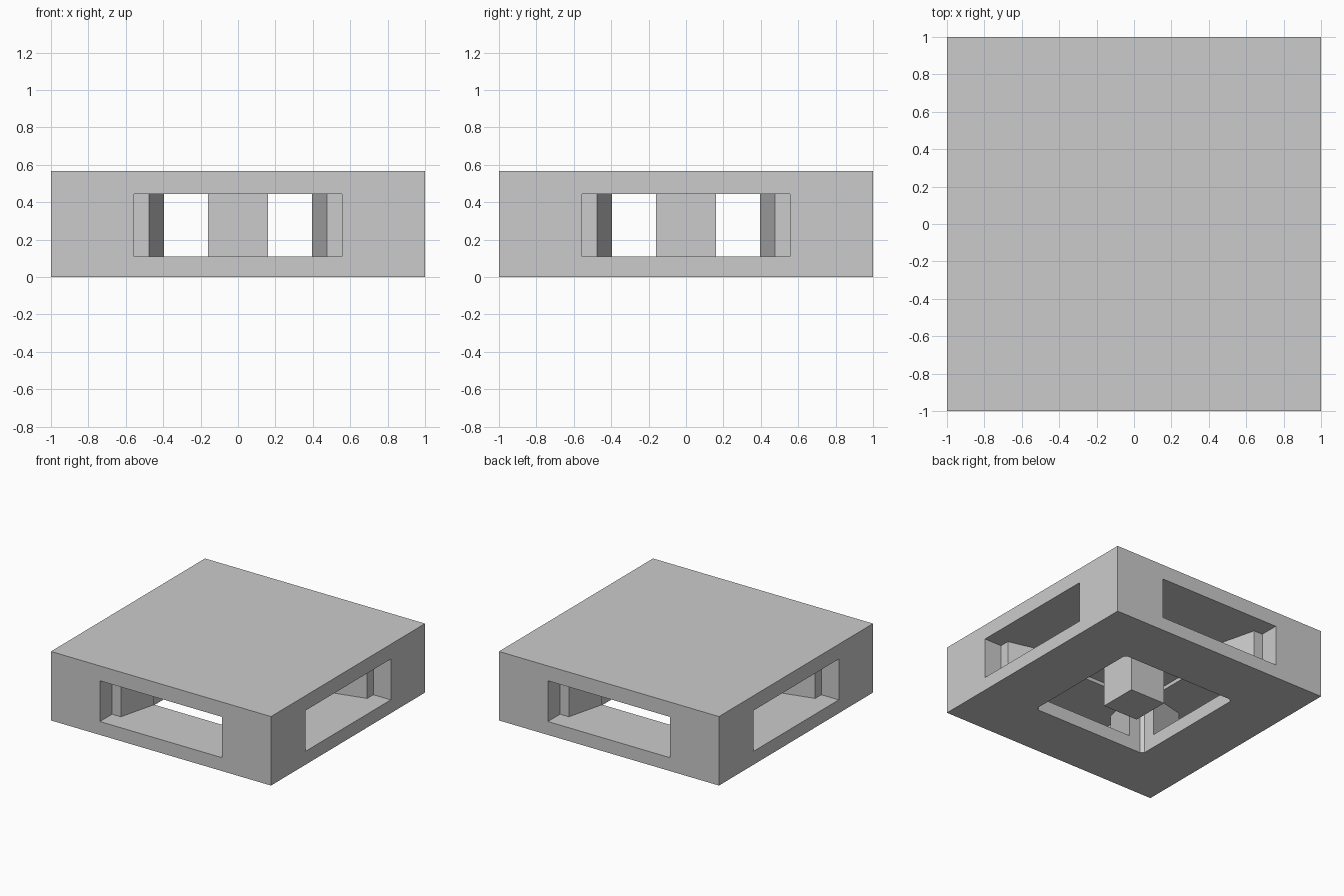
import bpy
import bmesh
from math import pi
from mathutils import Matrix

default = bpy.data.objects.get("Cube")
if default:
    bpy.data.objects.remove(default, do_unlink=True)

HEIGHT = 0.567
WIN_LOW, WIN_TOP = 0.11, 0.445
CEILING = 0.475
ROOM, BEVEL = 0.525, 0.025

grey = bpy.data.materials.new("plain grey")
grey.use_nodes = True
colour = (0.6, 0.6, 0.6, 1)
grey.diffuse_color = colour
grey.node_tree.nodes["Principled BSDF"].inputs["Base Color"].default_value = colour


def prism(name, outline, low, high, turn=0):
    """Extrude a flat outline from low to high, turned about z."""
    bm = bmesh.new()
    face = bm.faces.new([bm.verts.new((x, y, low)) for x, y in outline])
    top = bmesh.ops.extrude_face_region(bm, geom=[face])["geom"]
    verts = [g for g in top if isinstance(g, bmesh.types.BMVert)]
    bmesh.ops.translate(bm, verts=verts, vec=(0, 0, high - low))
    bmesh.ops.rotate(bm, verts=bm.verts, matrix=Matrix.Rotation(turn, 3, "Z"))
    bmesh.ops.recalc_face_normals(bm, faces=bm.faces)
    mesh = bpy.data.meshes.new(name)
    bm.to_mesh(mesh)
    bm.free()
    mesh.materials.append(grey)
    obj = bpy.data.objects.new(name, mesh)
    bpy.context.collection.objects.link(obj)
    return obj


def square(r):
    return [(-r, -r), (r, -r), (r, r), (-r, r)]


# Solid block
block = prism("hollow_block", square(1), 0, HEIGHT)

# Central chamber with clipped corners, open underneath
c = ROOM - BEVEL
chamber = [(-c, -ROOM), (c, -ROOM), (ROOM, -c), (ROOM, c),
           (c, ROOM), (-c, ROOM), (-ROOM, c), (-ROOM, -c)]
cutters = [prism("chamber_cutter", chamber, -0.1, CEILING)]

# Side windows: a wide recess, a step, then a taper into the chamber
half = [(0.555, -1.1), (0.555, -0.842), (0.475, -0.842), (0.395, -ROOM), (0.395, -0.45)]
window = half + [(-x, y) for x, y in reversed(half)]
for i in range(4):
    cutters.append(prism("window_cutter", window, WIN_LOW, WIN_TOP, i * pi / 2))

# Carve the block and keep the result as plain geometry
for cutter in cutters:
    cutter.hide_render = True
    mod = block.modifiers.new("carve", "BOOLEAN")
    mod.operation = "DIFFERENCE"
    mod.solver = "EXACT"
    mod.object = cutter
graph = bpy.context.evaluated_depsgraph_get()
block.data = bpy.data.meshes.new_from_object(block.evaluated_get(graph))
block.modifiers.clear()
for cutter in cutters:
    bpy.data.objects.remove(cutter, do_unlink=True)

# Post hanging from the chamber ceiling
prism("center_post", square(0.16), 0, CEILING)
